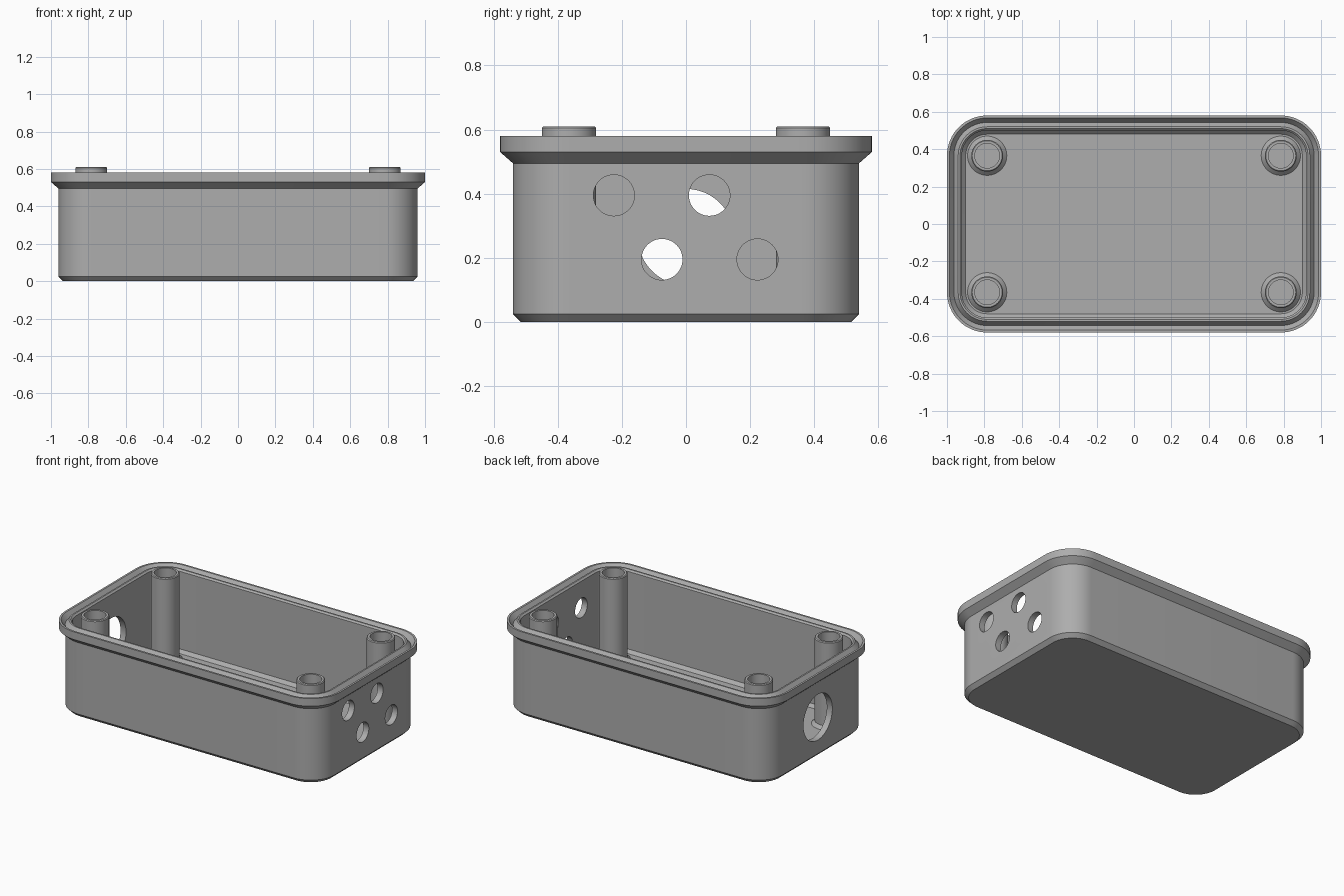
import bpy, bmesh, math
from mathutils import Matrix

if "Cube" in bpy.data.objects:
    bpy.data.objects.remove(bpy.data.objects["Cube"])

CX, CY = 0.785, 0.365      # corner centres, shared by the walls and the posts
ARC = 16                   # segments per rounded corner

grey = bpy.data.materials.new("plain grey")
grey.diffuse_color = (0.42, 0.42, 0.42, 1)
grey.use_nodes = True
grey.node_tree.nodes["Principled BSDF"].inputs["Base Color"].default_value = grey.diffuse_color


def finish(bm, name):
    bmesh.ops.recalc_face_normals(bm, faces=bm.faces)
    mesh = bpy.data.meshes.new(name)
    bm.to_mesh(mesh)
    bm.free()
    mesh.materials.append(grey)
    ob = bpy.data.objects.new(name, mesh)
    bpy.context.collection.objects.link(ob)
    return ob


def smooth(ob):
    bpy.ops.object.select_all(action='DESELECT')
    ob.select_set(True)
    bpy.context.view_layer.objects.active = ob
    bpy.ops.object.shade_smooth_by_angle(angle=math.radians(25))


def loft(name, profile, cx, cy, arc):
    """Skin rounded rectangles given as (corner radius, z), capped at both ends."""
    bm = bmesh.new()
    rings = []
    for r, z in profile:
        ring = []
        for q, (sx, sy) in enumerate(((1, 1), (-1, 1), (-1, -1), (1, -1))):
            for i in range(arc + 1):
                a = math.pi / 2 * (q + i / arc)
                ring.append(bm.verts.new((sx * cx + r * math.cos(a),
                                          sy * cy + r * math.sin(a), z)))
        rings.append(ring)
    for lo, hi in zip(rings, rings[1:]):
        for i in range(len(lo)):
            j = (i + 1) % len(lo)
            bm.faces.new((lo[i], lo[j], hi[j], hi[i]))
    bm.faces.new(rings[0])
    bm.faces.new(rings[-1])
    bmesh.ops.remove_doubles(bm, verts=bm.verts, dist=1e-6)
    return finish(bm, name)


# Box shell: underside, wall, flared rim, seal groove, inner wall, floor
case = loft("case", [
    (0.150, 0.0), (0.175, 0.025), (0.175, 0.495), (0.215, 0.53), (0.215, 0.58),
    (0.202, 0.58), (0.178, 0.55), (0.155, 0.58),
    (0.145, 0.58), (0.135, 0.57), (0.135, 0.06), (0.115, 0.04)], CX, CY, ARC)

# Round openings in the end walls: four small on the right, one large on the left
bm = bmesh.new()
openings = [(0.94, -0.225, 0.395, 0.064), (0.94, 0.073, 0.395, 0.064),
            (0.94, -0.075, 0.195, 0.064), (0.94, 0.223, 0.195, 0.064),
            (-0.94, 0.0, 0.265, 0.15)]
for x, y, z, r in openings:
    bmesh.ops.create_cone(bm, cap_ends=True, segments=48, radius1=r, radius2=r, depth=0.12,
                          matrix=Matrix.Translation((x, y, z)) @ Matrix.Rotation(math.pi / 2, 4, 'Y'))
cutter = finish(bm, "opening_cutter")
cutter.hide_render = True
cut = case.modifiers.new("openings", 'BOOLEAN')
cut.operation, cut.solver, cut.object = 'DIFFERENCE', 'EXACT', cutter
bpy.context.view_layer.objects.active = case
bpy.ops.object.modifier_apply(modifier=cut.name)
bpy.data.objects.remove(cutter)
smooth(case)

# Hollow screw posts with a flared foot
for sx in (-1, 1):
    for sy in (-1, 1):
        post = loft(f"screw_post_{'left' if sx < 0 else 'right'}_{'front' if sy < 0 else 'back'}",
                    [(0.105, 0.04), (0.085, 0.06), (0.085, 0.605), (0.08, 0.61),
                     (0.066, 0.61), (0.066, 0.05)], 0, 0, 12)
        post.location = (sx * CX, sy * CY, 0)
        smooth(post)
